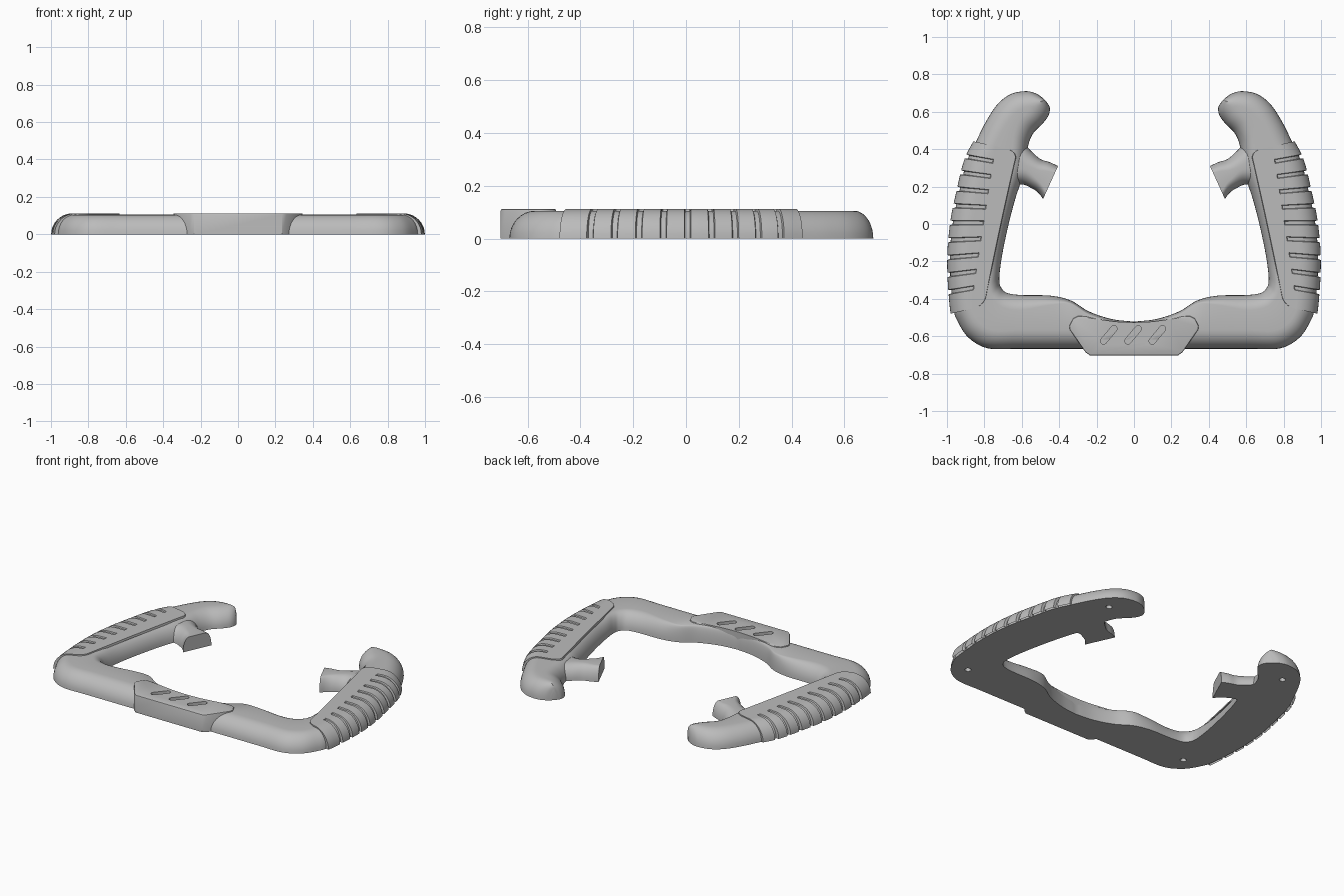
import bpy, bmesh, math
from mathutils import Vector

cube = bpy.data.objects.get("Cube")
if cube:
    bpy.data.objects.remove(cube, do_unlink=True)

H = 0.105  # height of the rounded body

grey = bpy.data.materials.new("plain grey")
grey.use_nodes = True
grey.diffuse_color = (0.5, 0.5, 0.5, 1)
bsdf = next(n for n in grey.node_tree.nodes if n.type == 'BSDF_PRINCIPLED')
bsdf.inputs["Base Color"].default_value = (0.5, 0.5, 0.5, 1)
bsdf.inputs["Roughness"].default_value = 0.6


def make(name, bm, mirror=False, cutters=(), is_open=False, angle=35):
    """Turn a bmesh into a finished object with its modifiers applied."""
    bmesh.ops.recalc_face_normals(bm, faces=bm.faces)
    if is_open and sum(f.normal.z * f.calc_area() for f in bm.faces) < 0:
        bmesh.ops.reverse_faces(bm, faces=bm.faces)
    mesh = bpy.data.meshes.new(name)
    bm.to_mesh(mesh)
    bm.free()
    mesh.materials.append(grey)
    ob = bpy.data.objects.new(name, mesh)
    bpy.context.collection.objects.link(ob)
    if mirror:
        mod = ob.modifiers.new("mirror", 'MIRROR')
        mod.use_clip = True
        mod.merge_threshold = 0.0005
    for c in cutters:
        mod = ob.modifiers.new("cut", 'BOOLEAN')
        mod.operation = 'DIFFERENCE'
        mod.solver = 'EXACT'
        mod.object = c
    bpy.ops.object.select_all(action='DESELECT')
    ob.select_set(True)
    bpy.context.view_layer.objects.active = ob
    for mod in list(ob.modifiers):
        bpy.ops.object.modifier_apply(modifier=mod.name)
    bpy.ops.object.shade_smooth_by_angle(angle=math.radians(angle))
    return ob


def spline(rows, steps=6):
    """Smooth curve through rows of equal length."""
    pts = [Vector(r) for r in rows]
    ext = [2 * pts[0] - pts[1]] + pts + [2 * pts[-1] - pts[-2]]
    out = []
    for a, b, c, d in zip(ext, ext[1:], ext[2:], ext[3:]):
        for k in range(steps):
            t = k / steps
            out.append(0.5 * (2 * b + (c - a) * t + (2 * a - 5 * b + 4 * c - d) * t ** 2
                              + (3 * b - a - 3 * c + d) * t ** 3))
    return out + [pts[-1]]


def section(o, i, ro, ri, h, n=8):
    """Rounded cross-section from an outer point to an inner point."""
    w = (i - o).length
    u = (i - o) / w
    a = math.acos(max(0, 1 - w / (ro + ri)))
    left = [(ro * (1 - math.cos(a * k / n)), h * math.sin(a * k / n)) for k in range(n + 1)]
    right = [(w - ri * (1 - math.cos(a * k / n)), h * math.sin(a * k / n)) for k in range(n, -1, -1)]
    return [(o.x + u.x * d, o.y + u.y * d, z) for d, z in left + right]


def grid(rows, closed):
    """Skin rows of points; closed adds the flat underside."""
    bm = bmesh.new()
    v = [[bm.verts.new(p) for p in r] for r in rows]
    for p, q in zip(v, v[1:]):
        for k in range(len(p) - 1):
            bm.faces.new((p[k], p[k + 1], q[k + 1], q[k]))
        if closed:
            bm.faces.new((p[-1], p[0], q[0], q[-1]))
    if closed:
        bm.faces.new(v[-1])
    return bm, v


def prism(points, z0, z1, bevel=0):
    bm = bmesh.new()
    low = [bm.verts.new((x, y, z0)) for x, y in points]
    top = [bm.verts.new((x, y, z1)) for x, y in points]
    n = len(points)
    bm.faces.new(low)
    bm.faces.new(top)
    for k in range(n):
        bm.faces.new((low[k], low[(k + 1) % n], top[(k + 1) % n], top[k]))
    if bevel:
        edges = [e for e in bm.edges if all(v.co.z == top[0].co.z for v in e.verts)]
        bmesh.ops.bevel(bm, geom=edges, offset=bevel, segments=2, affect='EDGES', profile=0.5)
    return bm


def capsule(cx, cy, half, r, ang):
    pts = []
    for k in range(16):
        a = ang - math.pi / 2 + math.pi * (k % 8) / 7 + (math.pi if k > 7 else 0)
        s = half if k < 8 else -half
        pts.append((cx + s * math.cos(ang) + r * math.cos(a), cy + s * math.sin(ang) + r * math.sin(a)))
    return pts


# Cutters: top slots and underside screw holes
cutters = [make("slot_cutter", prism(capsule(x, -0.593, 0.043, 0.017, math.radians(50)), 0.09, 0.2))
           for x in (-0.135, -0.005, 0.125)]
holes = [make("screw_hole_cutter", prism(capsule(sx * x, y, 0.001, 0.018, 0), -0.05, 0.03))
         for sx in (-1, 1) for x, y in ((0.82, -0.53), (0.66, 0.56))]

# Body: paired outer and inner rails, with the inner edge radius
rails = spline([
    (0, -.667, 0, -.522, .02), (.12, -.667, .12, -.508, .02), (.24, -.667, .24, -.468, .02),
    (.34, -.667, .34, -.408, .02), (.45, -.667, .45, -.383, .05), (.62, -.667, .6, -.38, .08),
    (.78, -.665, .68, -.368, .08), (.88, -.612, .713, -.335, .08), (.938, -.53, .72, -.3, .08),
    (.968, -.44, .717, -.25, .08), (.985, -.2, .702, -.15, .08), (.97, 0, .67, 0, .08),
    (.935, .17, .63, .15, .08), (.895, .33, .585, .28, .08), (.845, .44, .572, .38, .08),
    (.79, .55, .56, .44, .09), (.73, .64, .535, .49, .1), (.66, .694, .49, .535, .1),
    (.58, .71, .457, .58, .1), (.525, .698, .45, .62, .1), (.485, .672, .462, .646, .1)])
bm, _ = grid([section(Vector(r[:2]), Vector(r[2:4]), 0.1, r[4], H) for r in rails], True)
make("handle_body", bm, True, cutters + holes)

# Thumb paddles branching from the inside of each grip
paddle = spline([(.68, .47, .72, .12, .1), (.6, .44, .66, .19, .1), (.55, .39, .6, .212, .08),
                 (.5, .347, .54, .187, .06), (.45, .33, .51, .165, .05), (.406, .31, .486, .134, .04)])
bm, rows = grid([section(Vector(r[:2]), Vector(r[2:4]), r[4], r[4], 0.09) for r in paddle], True)
bm.faces.new(rows[0])
make("thumb_paddle", bm, True)

# Ribbed grip panels hugging the outer side of the handles
S0, S1 = -0.45, 0.44
grooves = [-0.34 + 0.0865 * k for k in range(9)]


def outer_x(y):
    for a, b in zip(rails, rails[1:]):
        if a[1] <= y <= b[1] and a[0] > 0.8:
            return a[0] + (b[0] - a[0]) * (y - a[1]) / (b[1] - a[1])
    return 0.845


def panel_row(s, lift, cut):
    xo = outer_x(s)
    q = max(0, 1 - min(s - S0, S1 - s) / 0.05)
    inner = 0.71 - 0.2 * s + 0.05 * (1 - math.sqrt(1 - q * q))
    groove_end = min(0.805 - 0.15 * s, xo - 0.105)
    low = -0.004 if cut else lift
    pts = []
    for k in range(11):
        a = math.pi / 2 * k / 10
        pts.append((xo - 0.1 * (1 - math.cos(a)) + low * math.cos(a),
                    H * math.sin(a) + 0.5 * low * math.sin(a)))
    pts += [(groove_end + 0.004, H + 0.5 * low), (groove_end, H + 0.5 * lift),
            (inner + 0.003, H + 0.5 * lift), (inner, H - 0.006)]
    return [(x, s + 0.5 * s * (x - 0.85), z) for x, z in pts]


stations = [(S0, False), (S1, False)]
stations += [(S0 + 0.05 * k / 5, False) for k in range(1, 6)]
stations += [(S1 - 0.05 * k / 5, False) for k in range(1, 6)]
for g in grooves:
    stations += [(g - 0.012, False), (g - 0.008, True), (g + 0.008, True), (g + 0.012, False)]
    stations += [(g + 0.03, False), (g + 0.056, False)] if g < 0.3 else []
stations.sort()
rows = [panel_row(S0, -0.012, False)]
rows += [panel_row(s, 0.014, cut) for s, cut in stations]
rows += [panel_row(S1, -0.012, False)]
bm, _ = grid(rows, False)
make("grip_panel", bm, True, is_open=True)

# Centre plate with slanted slots
half = [(.235, -.703), (.26, -.685), (.343, -.565), (.346, -.545), (.325, -.505), (.3, -.492),
        (.26, -.494), (.2, -.508), (.1, -.522), (.03, -.526)]
outline = half + [(-x, y) for x, y in reversed(half)]
make("centre_plate", prism(outline, 0, 0.112, 0.007), False, cutters)

for c in cutters + holes:
    c.hide_render = True
    c.hide_viewport = True
